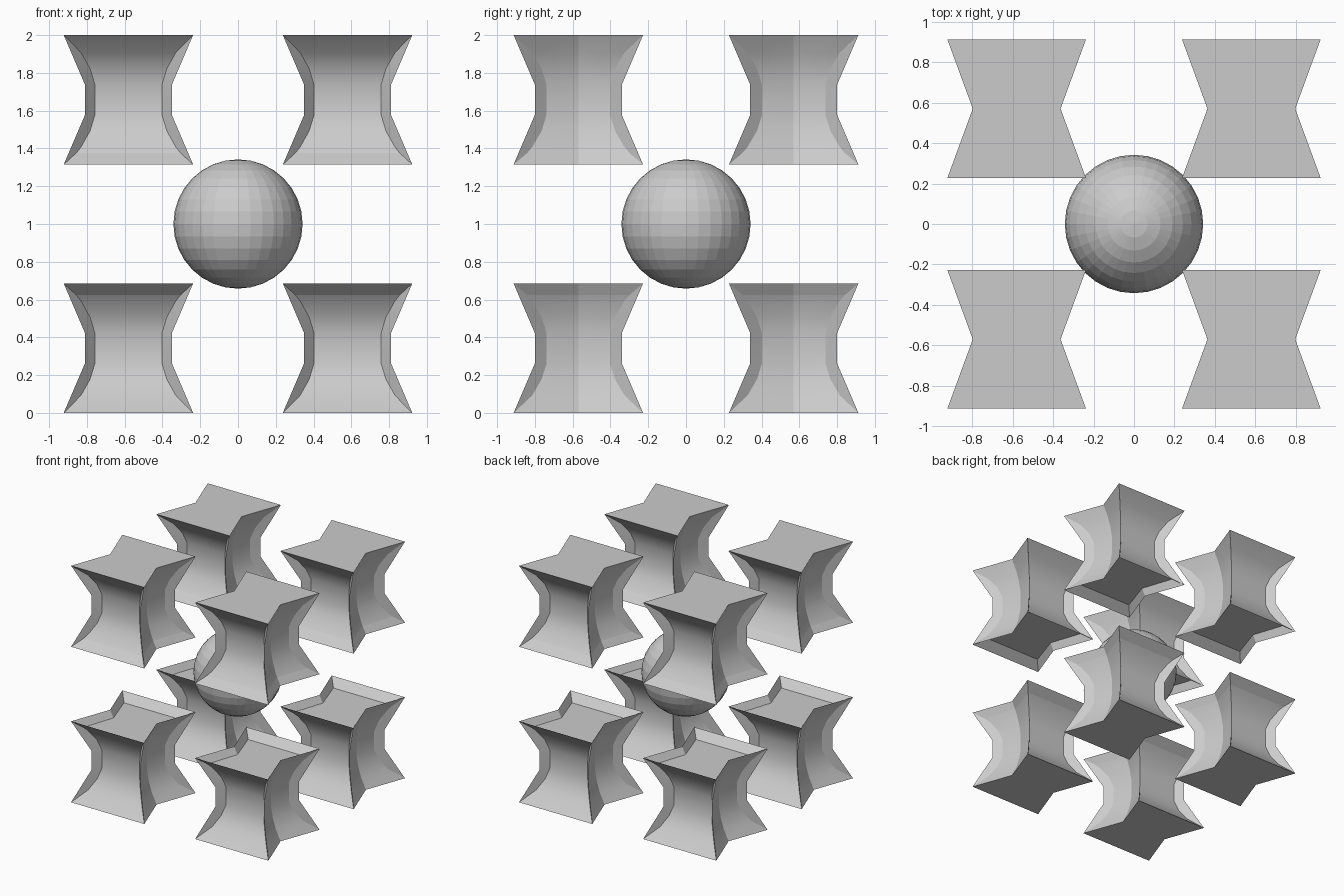
import bpy, bmesh, math

if "Cube" in bpy.data.objects:
    bpy.data.objects.remove(bpy.data.objects["Cube"])

H = 0.3425      # half size of a block
WAIST = 0.23    # half width between the corner fins at the waist
FLOOR = -0.282  # height of the recessed end

grey = bpy.data.materials.new("plain_grey")
grey.diffuse_color = (0.6, 0.6, 0.6, 1)
grey.use_nodes = True
grey.node_tree.nodes["Principled BSDF"].inputs["Base Color"].default_value = grey.diffuse_color


def arc(z, waist, end):
    """Circular profile from end (at z = +-H) in to waist (at z = 0)."""
    d = end - waist
    rad = (H * H + d * d) / (2 * d)
    return waist + rad - math.sqrt(rad * rad - z * z)


def section(z):
    """Ten points of one level, counter-clockwise from the front left corner."""
    a = WAIST + (H - WAIST) * max(0, (abs(z) - 0.08) / (H - 0.08))
    r = arc(z, 0.16, H)        # hollow front and back
    m = arc(z, 0.17, H)        # where the fins meet the walls
    c = arc(z, 0.125, 0.217)   # crease in the sides
    return [(-a, -a), (-m, -r), (m, -r), (a, -a), (c, 0),
            (a, a), (m, r), (-m, r), (-a, a), (-c, 0)]


def block_mesh():
    bm = bmesh.new()
    levels = [-H, FLOOR, -0.25, -0.165, -0.08, 0.08, 0.165, 0.25, H]
    rows = [[bm.verts.new((x, y, z)) for x, y in section(z)] for z in levels]
    # front, back, creased sides
    strips = [(1, 2), (6, 7), (2, 4), (4, 6), (7, 9), (9, 1)]
    # thin corner fins
    strips += [(3, 2), (6, 5), (8, 7), (1, 0)]
    for lo, hi in zip(rows, rows[1:]):
        for p, q in strips:
            bm.faces.new((lo[p], lo[q], hi[q], hi[p]))
    # flat end and recessed end
    outline = (1, 2, 4, 6, 7, 9)
    bm.faces.new([rows[-1][i] for i in outline])
    floor = rows[levels.index(FLOOR)]
    bm.faces.new([floor[i] for i in reversed(outline)])
    bmesh.ops.remove_doubles(bm, verts=bm.verts, dist=0.0005)
    me = bpy.data.meshes.new("waisted_block")
    bm.to_mesh(me)
    bm.free()
    me.materials.append(grey)
    return me


# eight blocks at the corners, recessed ends facing upward below and downward above
mesh = block_mesh()
for level, z in (("lower", H), ("upper", 2 - H)):
    for depth, y in (("front", -0.57), ("back", 0.57)):
        for side, x in (("left", -0.58), ("right", 0.58)):
            ob = bpy.data.objects.new(f"{level}_{depth}_{side}_block", mesh.copy())
            bpy.context.collection.objects.link(ob)
            ob.location = (x, y, z)
            if level == "lower":
                ob.rotation_euler.x = math.pi
            bpy.ops.object.select_all(action='DESELECT')
            bpy.context.view_layer.objects.active = ob
            ob.select_set(True)
            bpy.ops.object.shade_smooth_by_angle(angle=math.radians(28))

# faceted ball in the middle
bpy.ops.mesh.primitive_uv_sphere_add(segments=32, ring_count=16, radius=0.342, location=(0, 0, 1))
ball = bpy.context.object
ball.name = "centre_ball"
ball.data.materials.append(grey)
